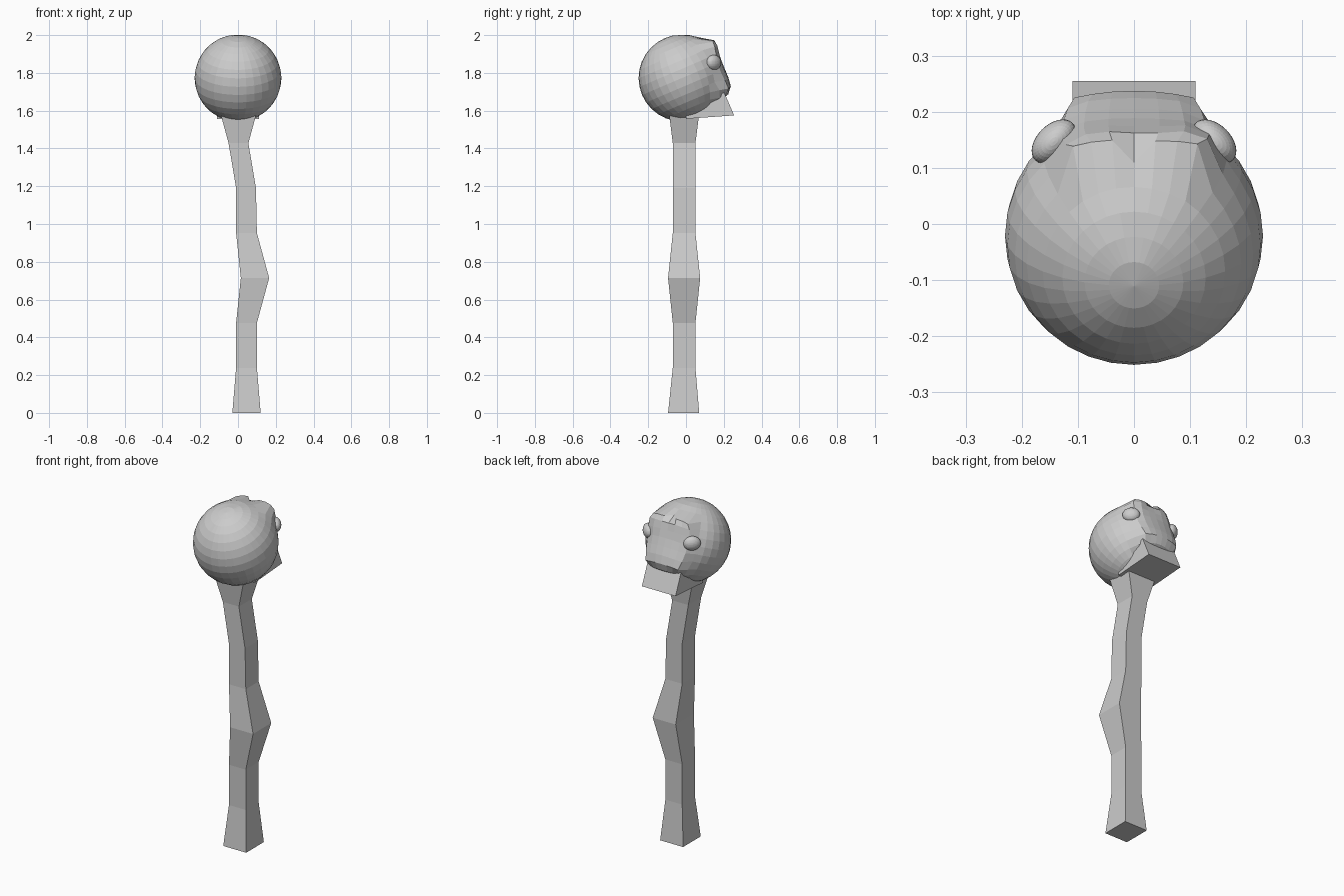
import bpy, bmesh, math
from mathutils import Vector, Matrix

if "Cube" in bpy.data.objects:
    bpy.data.objects.remove(bpy.data.objects["Cube"])


def finish(bm, name):
    bmesh.ops.recalc_face_normals(bm, faces=bm.faces)
    mesh = bpy.data.meshes.new(name)
    bm.to_mesh(mesh)
    bm.free()
    obj = bpy.data.objects.new(name, mesh)
    bpy.context.collection.objects.link(obj)
    return obj


# crooked four-sided stick: x range and y range of equally spaced rings
rings = [(-.03, .12, -.095, .07), (-.01, .10, -.07, .05), (-.01, .10, -.07, .05),
         (.015, .165, -.095, .075), (-.01, .10, -.07, .05), (-.01, .095, -.07, .05),
         (-.05, .055, -.07, .05), (-.115, .12, -.10, .08)]
bm = bmesh.new()
loops = []
for i, (x0, x1, y0, y1) in enumerate(rings):
    z = i * .238
    loops.append([bm.verts.new((x, y, z)) for x, y in ((x0, y0), (x1, y0), (x1, y1), (x0, y1))])
for a, b in zip(loops, loops[1:]):
    for k in range(4):
        bm.faces.new((a[k], a[(k + 1) % 4], b[(k + 1) % 4], b[k]))
bm.faces.new(loops[0])
bm.faces.new(loops[-1])
finish(bm, "stick")

# head: tilted sphere with a flattened face, shelf above the jaw and uneven brow
centre = Vector((0, -.021, 1.773))
profile = [(1.665, .195), (1.70, .241), (1.75, .235), (1.965, .145)]


def face_y(z):
    for (z0, y0), (z1, y1) in zip(profile, profile[1:]):
        if z0 <= z <= z1:
            return y0 + (y1 - y0) * (z - z0) / (z1 - z0)
    return None


bm = bmesh.new()
bmesh.ops.create_uvsphere(bm, u_segments=32, v_segments=16, radius=.23,
                          matrix=Matrix.Translation(centre) @ Matrix.Rotation(math.radians(23), 4, 'X'))
for v in bm.verts:
    p = v.co.copy()
    y = face_y(p.z)
    if p.y > .07 and abs(p.x) < .15 and y is not None:
        weight = min(1, (.15 - abs(p.x)) / .04)
        v.co.y += weight * (max(y - 1.2 * p.x ** 2, p.y - .01) - p.y)
    out = (p - centre).normalized()
    for spot, amount in (((.11, .12, 1.93), .026), ((-.06, .125, 1.94), .015)):
        v.co += out * amount * math.exp(-(p - Vector(spot)).length_squared / .0045)
    v.co.z = min(v.co.z, 2.0)
finish(bm, "head")

# jaw: wedge block leaning forward under the face
bm = bmesh.new()
side = [(0, 1.557), (.255, 1.575), (.203, 1.695), (0, 1.66)]
face = bm.faces.new([bm.verts.new((-.11, y, z)) for y, z in side])
ext = bmesh.ops.extrude_face_region(bm, geom=[face])
bmesh.ops.translate(bm, vec=(.22, 0, 0), verts=[g for g in ext["geom"] if isinstance(g, bmesh.types.BMVert)])
finish(bm, "jaw")

# eyes: flattened balls set into the face corners
for s, name in ((1, "right_eye"), (-1, "left_eye")):
    bm = bmesh.new()
    m = (Matrix.Translation((s * .143, .147, 1.855)) @ Matrix.Rotation(-s * math.pi / 4, 4, 'Z')
         @ Matrix.Diagonal((.047, .03, .04, 1)))
    bmesh.ops.create_uvsphere(bm, u_segments=32, v_segments=16, radius=1, matrix=m)
    finish(bm, name)
